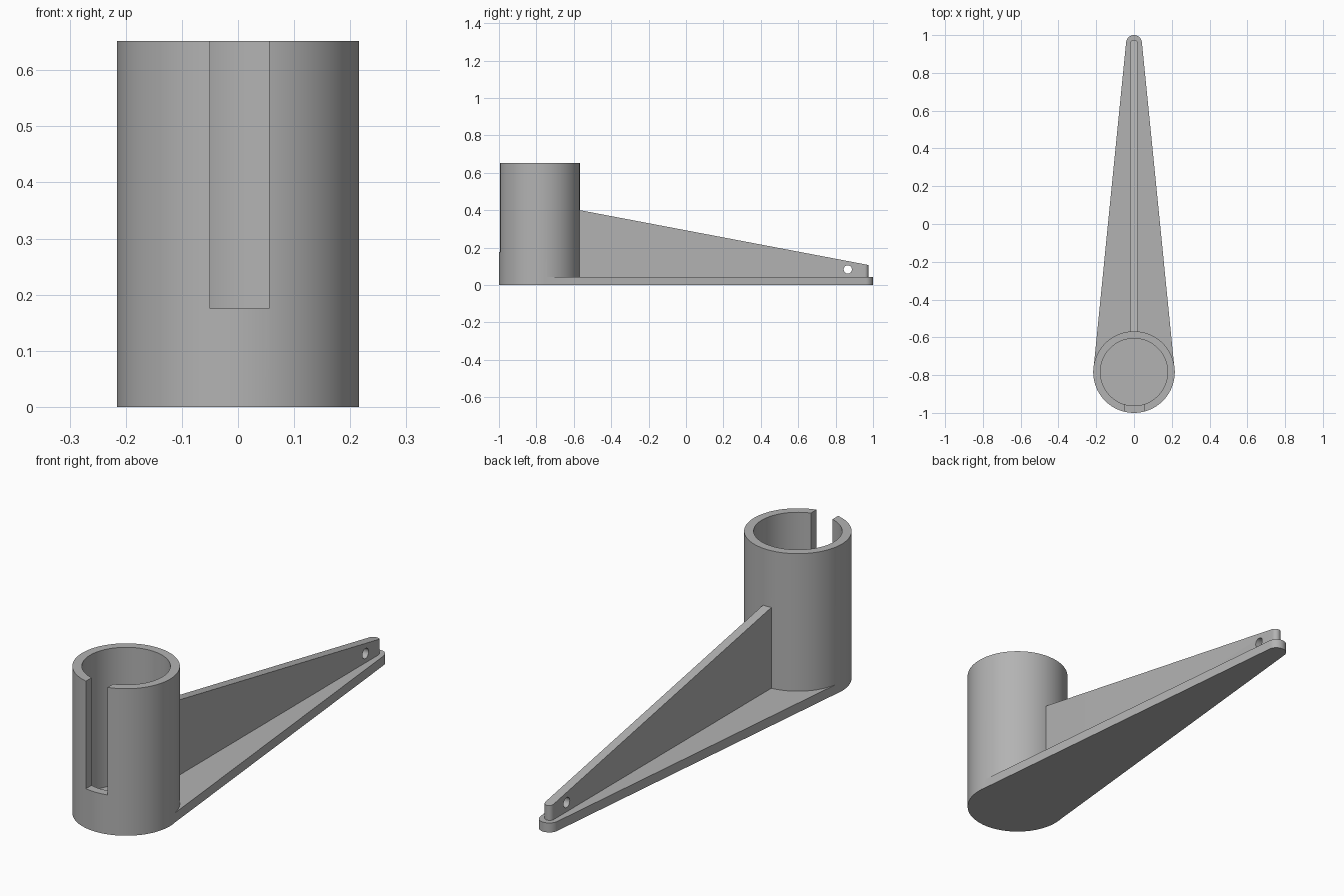
import bpy, bmesh, math
from mathutils import Matrix, Vector

if "Cube" in bpy.data.objects:
    bpy.data.objects.remove(bpy.data.objects["Cube"])

CUP_Y, CUP_R, BORE_R, CUP_H = -0.784, 0.216, 0.178, 0.652
TIP_Y, TIP_R, BASE_H = 0.958, 0.042, 0.042
RIB_HALF, RIB_END = 0.02, 0.975

grey = bpy.data.materials.new("plain grey")
grey.diffuse_color = (0.45, 0.45, 0.45, 1)
grey.use_nodes = True
grey.node_tree.nodes["Principled BSDF"].inputs["Base Color"].default_value = grey.diffuse_color


def finish(name, bm):
    bmesh.ops.recalc_face_normals(bm, faces=bm.faces)
    mesh = bpy.data.meshes.new(name)
    bm.to_mesh(mesh)
    bm.free()
    obj = bpy.data.objects.new(name, mesh)
    bpy.context.collection.objects.link(obj)
    mesh.materials.append(grey)
    return obj


def prism(name, outline, z0, z1):
    """Extrude an (x, y) outline upwards."""
    bm = bmesh.new()
    face = bm.faces.new([bm.verts.new((x, y, z0)) for x, y in outline])
    top = bmesh.ops.extrude_face_region(bm, geom=[face])["geom"]
    bmesh.ops.translate(bm, vec=(0, 0, z1 - z0),
                        verts=[v for v in top if isinstance(v, bmesh.types.BMVert)])
    return finish(name, bm)


def arc(cy, r, a0, a1, n):
    return [(r * math.cos(a0 + (a1 - a0) * i / n),
             cy + r * math.sin(a0 + (a1 - a0) * i / n)) for i in range(n + 1)]


def circle(cy, r, n=96):
    return arc(cy, r, 0, math.tau, n)[:-1]


# Cup body
cup = prism("cup_with_arm", circle(CUP_Y, CUP_R), 0, CUP_H)

# Tapered base plate: two arcs joined by their common tangents
tilt = math.asin((CUP_R - TIP_R) / (TIP_Y - CUP_Y))
plate = prism("base_plate",
              arc(TIP_Y, TIP_R, tilt, math.pi - tilt, 24)
              + arc(CUP_Y, CUP_R - 0.001, math.pi - tilt, math.tau + tilt, 64), 0, BASE_H)

# Upright rib with rounded end and sloping top
rib = prism("rib", [(-RIB_HALF, -0.59), (RIB_HALF, -0.59)]
            + arc(RIB_END - RIB_HALF, RIB_HALF, 0, math.pi, 16), 0.02, 0.6)
bm = bmesh.new()
bm.from_mesh(rib.data)
slope = (0.107 - 0.40) / (RIB_END + 0.568)
for v in bm.verts:
    if v.co.z > 0.3:
        v.co.z = 0.40 + slope * (v.co.y + 0.568)
bm.to_mesh(rib.data)
bm.free()

# Cutters: bore, front slot and cross hole
bore = prism("bore_cutter", circle(CUP_Y, BORE_R), BASE_H, 0.8)
slot = prism("slot_cutter", [(-0.05, -1.1), (0.055, -1.1), (0.055, CUP_Y), (-0.05, CUP_Y)],
             0.175, 0.8)
bm = bmesh.new()
bmesh.ops.create_cone(bm, cap_ends=True, segments=32, radius1=0.022, radius2=0.022, depth=0.2,
                      matrix=Matrix.Translation((0, 0.865, 0.083))
                      @ Matrix.Rotation(math.pi / 2, 4, 'Y'))
hole = finish("hole_cutter", bm)

# Combine into one solid
bpy.context.view_layer.objects.active = cup
cup.select_set(True)
for tool, op in ((plate, 'UNION'), (rib, 'UNION'), (bore, 'DIFFERENCE'),
                 (slot, 'DIFFERENCE'), (hole, 'DIFFERENCE')):
    mod = cup.modifiers.new(tool.name, 'BOOLEAN')
    mod.object, mod.operation, mod.solver = tool, op, 'EXACT'
    bpy.ops.object.modifier_apply(modifier=mod.name)
    bpy.data.objects.remove(tool)
bpy.ops.object.shade_smooth_by_angle(angle=math.radians(30))
